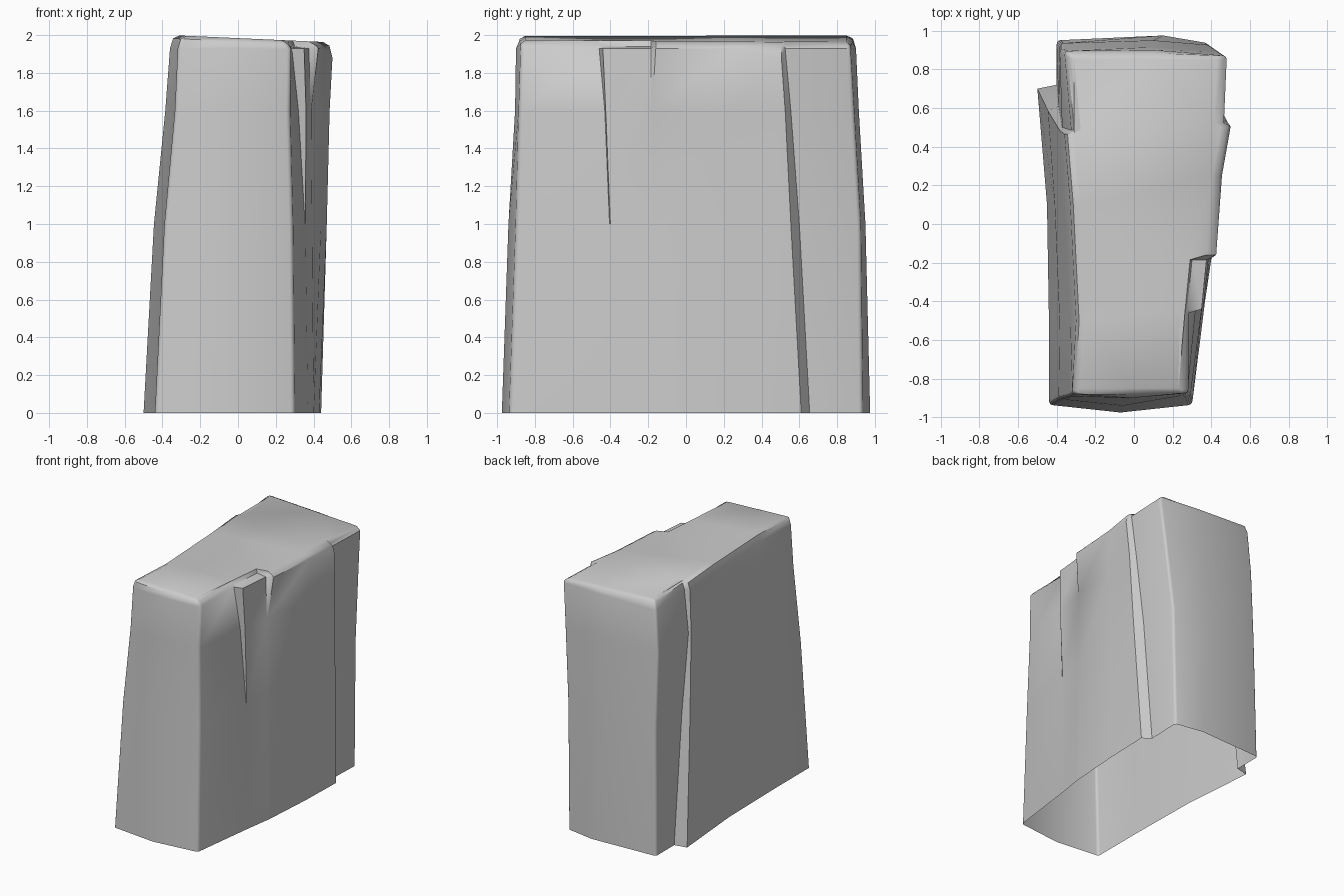
import bpy, bmesh

if "Cube" in bpy.data.objects:
    bpy.data.objects.remove(bpy.data.objects["Cube"])

LEVELS = (0.0, 1.0, 1.6, 1.93)

# Each column of the rock wall: plan (x, y) at the four levels, counter-clockwise
right = [
    ((.30, -.935), (.29, -.90), (.275, -.885), (.28, -.875)),   # front right corner
    ((.37, -.38), (.355, -.405), (.32, -.43), (.285, -.46)),    # long crack, inner lip
    ((.371, -.375), (.357, -.40), (.36, -.425), (.35, -.44)),   # long crack, outer lip
    ((.40, -.18), (.39, -.185), (.385, -.185), (.375, -.185)),  # short crack, inner lip
    ((.401, -.175), (.392, -.18), (.388, -.18), (.425, -.16)),  # short crack, outer lip
    ((.43, .25), (.44, .25), (.45, .25), (.455, .25)),
    ((.44, .61), (.47, .555), (.485, .525), (.50, .505)),       # slab edge
    ((.375, .655), (.41, .60), (.445, .555), (.465, .525)),     # recess behind the slab
]
back = [
    ((.385, .935), (.40, .925), (.45, .89), (.48, .87)),        # back right corner
    ((.15, .975), (.10, .95), (.10, .915), (.10, .90)),
    ((-.40, .95), (-.385, .935), (-.385, .905), (-.36, .895)),  # back left corner
]
left = [
    ((-.40, .72), (-.39, .61), (-.372, .50), (-.325, .485)),    # recess
    ((-.50, .70), (-.445, .585), (-.385, .485), (-.36, .465)),  # slab edge
    ((-.45, .10), (-.41, .10), (-.36, .10), (-.33, .10)),
    ((-.44, -.50), (-.385, -.50), (-.33, -.50), (-.30, -.50)),
    ((-.44, -.935), (-.39, -.905), (-.335, -.89), (-.32, -.88)),  # front left corner
    ((-.07, -.975), (-.06, -.94), (-.04, -.905), (-.02, -.90)),
]
columns = right + back + left
LEDGE, SLAB, CORNERS = (2, 3), (6,), (0, 8, 10, 15)


def inset(p, d):
    """Move a rim point towards the middle of the top."""
    x, y = p
    if abs(x) > .2:
        x -= d if x > 0 else -d
    lim = .90 - d
    return x, max(-lim, min(lim, y))


def top_z(x):
    return 1.984 - .045 * x


bm = bmesh.new()
rings = [[] for _ in range(6)]
for i, col in enumerate(columns):
    for k in range(4):
        z = LEVELS[k]
        if k == 3 and i in SLAB:
            z = 1.88
        rings[k].append(bm.verts.new((*col[k], z)))
    # rounded rim; a flat ledge sits on the split-off wedge
    p = col[3]
    if i in LEDGE:
        d1, d2, z1 = .075, .085, 1.94
    else:
        d1, d2, z1 = .016, .05, top_z(p[0]) - .018
    a, b = inset(p, d1), inset(p, d2)
    rings[4].append(bm.verts.new((*a, z1)))
    rings[5].append(bm.verts.new((*b, top_z(b[0]))))

# Walls and rim, open underneath, then the cap
n = len(columns)
for lo, hi in zip(rings, rings[1:]):
    for i in range(n):
        j = (i + 1) % n
        bm.faces.new((lo[i], lo[j], hi[j], hi[i]))
cap = bm.faces.new(rings[5])
bmesh.ops.triangulate(bm, faces=[cap])

# Soften the four upright corners
edges = [bm.edges.get((rings[k][i], rings[k + 1][i])) for i in CORNERS for k in range(4)]
bmesh.ops.bevel(bm, geom=edges, offset=.02, segments=3, profile=.5,
                affect='EDGES', clamp_overlap=True)
bmesh.ops.recalc_face_normals(bm, faces=bm.faces)

mesh = bpy.data.meshes.new("rock_block")
bm.to_mesh(mesh)
bm.free()
rock = bpy.data.objects.new("rock_block", mesh)
bpy.context.collection.objects.link(rock)
bpy.context.view_layer.objects.active = rock
rock.select_set(True)
bpy.ops.object.shade_smooth_by_angle(angle=.8)
